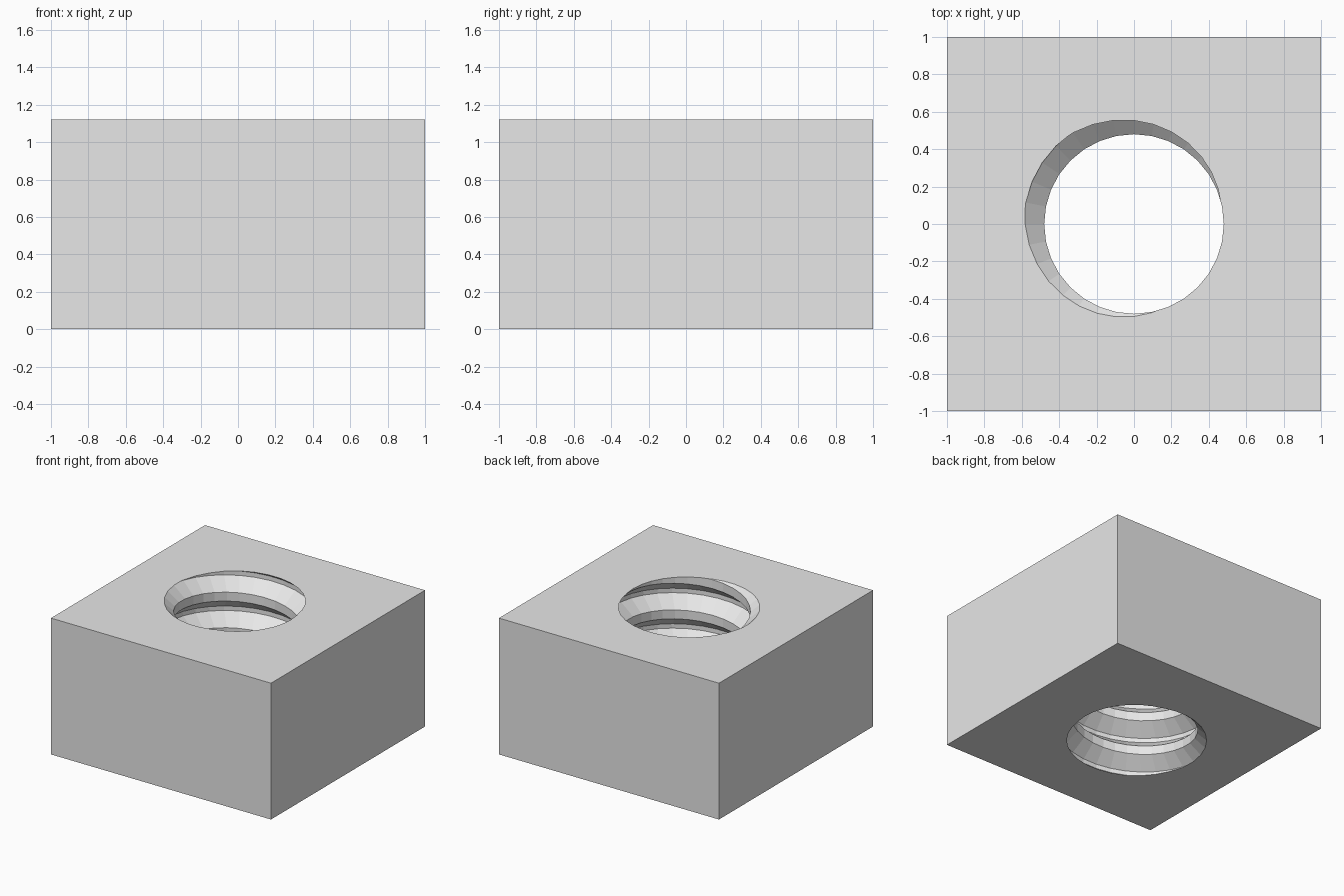
import bpy, bmesh, math

cube = bpy.data.objects.get("Cube")
if cube:
    bpy.data.objects.remove(cube, do_unlink=True)

HEIGHT, HALF = 1.12, 1.0
MINOR, MAJOR, PITCH = 0.48, 0.59, 0.292
SEGMENTS, TURNS = 32, 7

# Thread profile over one pitch: (phase in turns, radius)
PROFILE = [(15 / 360, MINOR), (127 / 360, MAJOR), (172 / 360, MAJOR), (285 / 360, MINOR)]

bm = bmesh.new()


def thread_point(step, phase, radius):
    """Point on a right-handed helix; height rises with angle."""
    angle = 2 * math.pi * step / SEGMENTS
    z = HEIGHT + PITCH * (step / SEGMENTS - phase + 1)
    return bm.verts.new((radius * math.cos(angle), radius * math.sin(angle), z))


# Helical thread wall, swept through more turns than needed
closed_profile = PROFILE + [(PROFILE[0][0] + 1, MINOR)]
rows = [[thread_point(s, p, r) for p, r in closed_profile]
        for s in range(-TURNS * SEGMENTS, 2 * SEGMENTS + 1)]
for a, b in zip(rows, rows[1:]):
    for k in range(len(a) - 1):
        bm.faces.new((a[k], a[k + 1], b[k + 1], b[k]))
bmesh.ops.remove_doubles(bm, verts=bm.verts[:], dist=0.0005)

# Trim the thread flush with the bottom and top
for z, up in ((0, -1), (HEIGHT, 1)):
    bmesh.ops.bisect_plane(bm, geom=bm.verts[:] + bm.edges[:] + bm.faces[:], dist=0.0002,
                           plane_co=(0, 0, z), plane_no=(0, 0, up), clear_outer=True)
bmesh.ops.remove_doubles(bm, verts=bm.verts[:], dist=0.0005)

# Square top and bottom faces around the threaded hole
corners = [(-HALF, -HALF), (HALF, -HALF), (HALF, HALF), (-HALF, HALF)]
squares = []
for z in (0, HEIGHT):
    rim = [e for e in bm.edges if e.is_boundary
           and all(abs(v.co.z - z) < 0.001 for v in e.verts)]
    square = [bm.verts.new((x, y, z)) for x, y in corners]
    sides = [bm.edges.new((square[i], square[(i + 1) % 4])) for i in range(4)]
    bmesh.ops.triangle_fill(bm, edges=rim + sides, use_beauty=True, normal=(0, 0, 1))
    squares.append(square)

# Outer walls
low, high = squares
for i in range(4):
    j = (i + 1) % 4
    bm.faces.new((low[i], low[j], high[j], high[i]))
bmesh.ops.recalc_face_normals(bm, faces=bm.faces[:])

mesh = bpy.data.meshes.new("square_nut")
bm.to_mesh(mesh)
bm.free()
nut = bpy.data.objects.new("square_nut", mesh)
bpy.context.collection.objects.link(nut)

# Plain grey metal
grey = bpy.data.materials.new("light_grey")
grey.use_nodes = True
colour = (0.8, 0.8, 0.8, 1)
grey.diffuse_color = colour
grey.node_tree.nodes["Principled BSDF"].inputs["Base Color"].default_value = colour
mesh.materials.append(grey)
